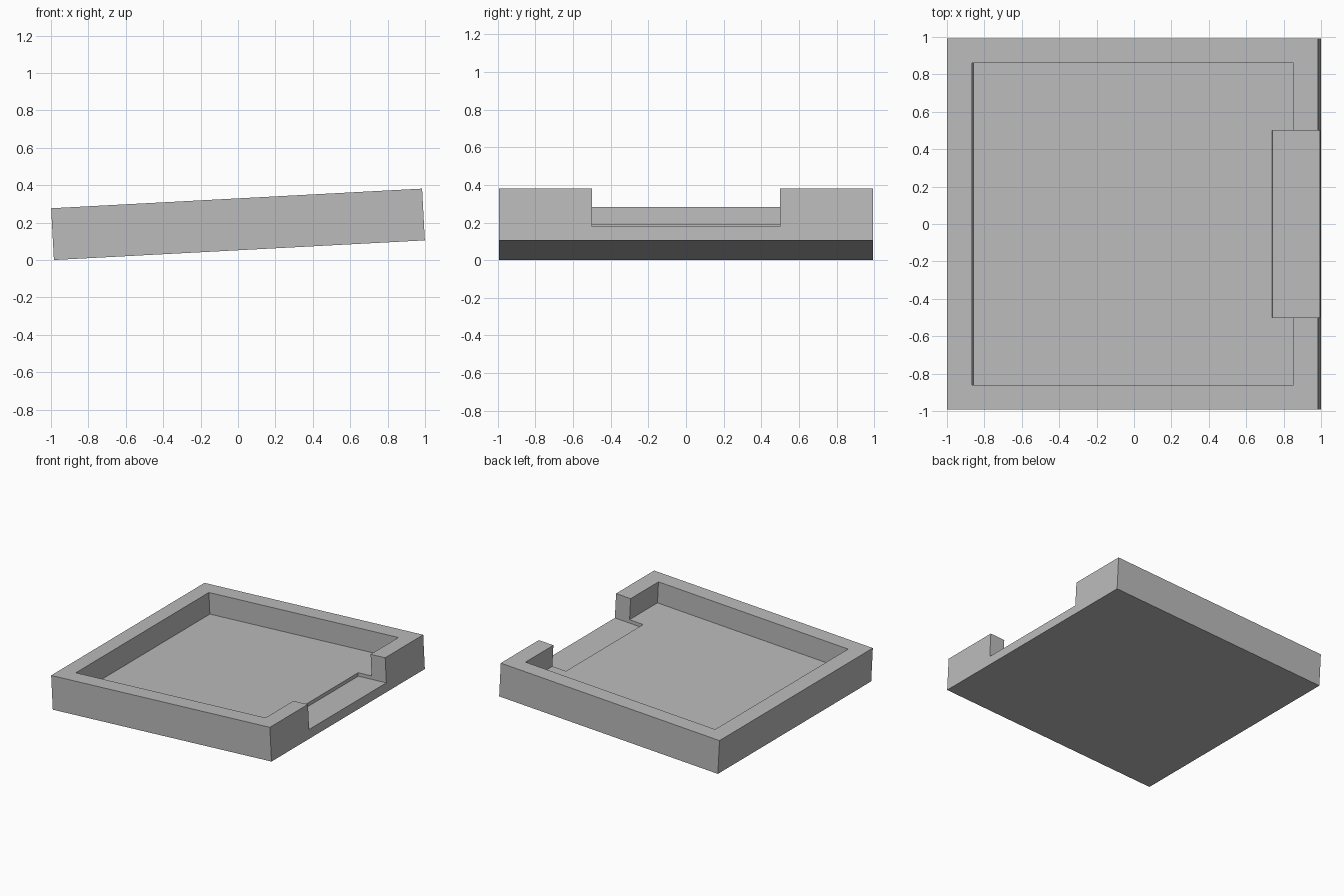
import bpy
import math
from mathutils import Matrix, Vector

cube = bpy.data.objects.get("Cube")
if cube:
    bpy.data.objects.remove(cube, do_unlink=True)

SIDE, HEIGHT, TILT = 1.986, 0.277, math.radians(3.03)
CAVITY, FLOOR = 0.861, 0.102
NOTCH_X, NOTCH_Y, NOTCH_FLOOR = 0.738, 0.5, 0.074

grey = bpy.data.materials.new("plain grey")
grey.use_nodes = True
grey.diffuse_color = (0.5, 0.5, 0.5, 1)
grey.node_tree.nodes["Principled BSDF"].inputs["Base Color"].default_value = grey.diffuse_color


def box(name, low, high):
    """Box between two opposite corners."""
    low, high = Vector(low), Vector(high)
    bpy.ops.mesh.primitive_cube_add(size=1)
    obj = bpy.context.object
    obj.name = name
    obj.data.transform(Matrix.Translation((low + high) / 2) @ Matrix.Diagonal((*(high - low), 1)))
    obj.data.materials.append(grey)
    return obj


# Square tray block
half = SIDE / 2
tray = box("tray", (-half, -half, 0), (half, half, HEIGHT))

# Square cavity, and a slightly deeper notch through the raised wall
cutters = [
    box("cavity_cutter", (-CAVITY, -CAVITY, FLOOR), (CAVITY, CAVITY, 1)),
    box("notch_cutter", (NOTCH_X, -NOTCH_Y, NOTCH_FLOOR), (half + 1, NOTCH_Y, 1)),
]
for cutter in cutters:
    bpy.context.view_layer.objects.active = tray
    cut = tray.modifiers.new(cutter.name, "BOOLEAN")
    cut.operation, cut.solver, cut.object = "DIFFERENCE", "EXACT", cutter
    bpy.ops.object.modifier_apply(modifier=cut.name)
    bpy.data.objects.remove(cutter, do_unlink=True)

# Tilt the tray up towards the notch, then rest its low edge on the ground
tray.data.transform(Matrix.Rotation(-TILT, 4, "Y"))
xs = [v.co.x for v in tray.data.vertices]
lowest = min(v.co.z for v in tray.data.vertices)
tray.data.transform(Matrix.Translation((-(min(xs) + max(xs)) / 2, 0, -lowest)))
